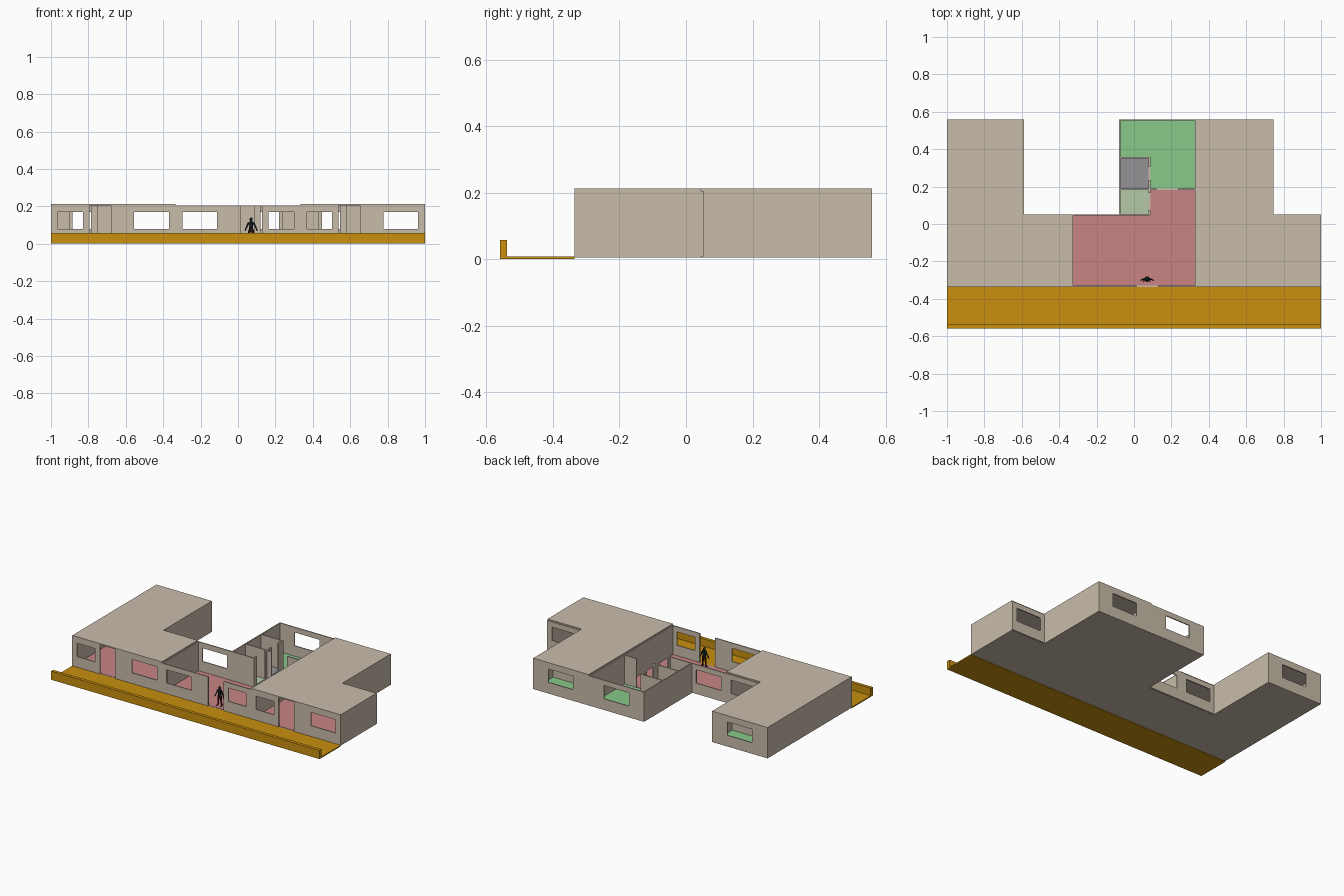
import bpy, bmesh
from mathutils import Vector

if "Cube" in bpy.data.objects:
    bpy.data.objects.remove(bpy.data.objects["Cube"])

def material(name, hexcode):
    lin = lambda c: c / 12.92 if c <= 0.04045 else ((c + 0.055) / 1.055) ** 2.4
    m = bpy.data.materials.new(name)
    m.diffuse_color = [lin(int(hexcode[i:i + 2], 16) / 255) for i in (0, 2, 4)] + [1]
    m.use_nodes = True
    m.node_tree.nodes["Principled BSDF"].inputs["Base Color"].default_value = m.diffuse_color
    return m

TAN = material("plaster", "c9bcab")
ORANGE = material("balcony_ochre", "c8900f")
RED = material("living_red", "c98484")
GREEN = material("bedroom_green", "88c98a")
PALE = material("kitchen_pale_green", "b3c9a6")
GREY = material("bath_grey", "949496")
DARK = material("dark_cloth", "1c2428")
MAROON = material("maroon_cloth", "5a1a1a")

def finish(bm, name, mat):
    bmesh.ops.recalc_face_normals(bm, faces=bm.faces)
    me = bpy.data.meshes.new(name)
    bm.to_mesh(me)
    bm.free()
    ob = bpy.data.objects.new(name, me)
    bpy.context.collection.objects.link(ob)
    me.materials.append(mat)
    return ob

def extrude(bm, vec):
    r = bmesh.ops.extrude_face_region(bm, geom=bm.faces[:], use_keep_orig=True)
    vs = [g for g in r["geom"] if isinstance(g, bmesh.types.BMVert)]
    bmesh.ops.translate(bm, verts=vs, vec=vec)

def prism(name, pts, z0, z1, mat):
    bm = bmesh.new()
    bm.faces.new([bm.verts.new((x, y, z0)) for x, y in pts])
    extrude(bm, (0, 0, z1 - z0))
    return finish(bm, name, mat)

def rect(x0, x1, y0, y1):
    return [(x0, y0), (x1, y0), (x1, y1), (x0, y1)]

ZF, ZT = 0.008, 0.205          # floor level and wall top
T = 0.007                      # wall thickness
SILL, HEAD = 0.08, 0.17        # window opening heights

def wall(name, start, end, thick, holes, fx):
    """Wall from start to end (axis aligned) with openings (a, b, z0, z1)."""
    p, q = Vector(start), Vector(end)
    along = 0 if p.y == q.y else 1
    cuts = sorted({p[along], q[along], *[v for h in holes for v in h[:2]]})
    levels = sorted({ZF, ZT, *[v for h in holes for v in h[2:]]})
    pos = lambda a, z: (fx(a), p.y, z) if along == 0 else (fx(p.x), a, z)
    bm = bmesh.new()
    for a, b in zip(cuts, cuts[1:]):
        for c, d in zip(levels, levels[1:]):
            m, n = (a + b) / 2, (c + d) / 2
            if any(h[0] < m < h[1] and h[2] < n < h[3] for h in holes):
                continue
            bm.faces.new([bm.verts.new(pos(*k)) for k in ((a, c), (b, c), (b, d), (a, d))])
    bmesh.ops.remove_doubles(bm, verts=bm.verts, dist=1e-5)
    extrude(bm, (0, thick, 0) if along == 0 else (fx(thick) - fx(0), 0, 0))
    finish(bm, name, TAN)

W, WING = 0.6667, 0.413        # apartment width, rear wing width
Y0, Y1, Y2 = -0.336, 0.045, 0.56
BW = 0.245                     # bathroom partition position

def apartment(tag, origin, sign, roofed):
    fx = lambda u: origin + sign * u
    shape = lambda pts: [(fx(u), y) for u, y in pts]
    win = lambda a, b: (a, b, SILL, HEAD)
    door = lambda a, b: (a, b, ZF, ZT)
    outline = [(0, Y0), (W, Y0), (W, Y1), (WING, Y1), (WING, Y2), (0, Y2)]
    prism(tag + "_floor_slab", shape(outline), 0.005, ZF, TAN)
    # exterior walls
    wall(tag + "_front_wall", (0, Y0), (W, Y0), T,
         [win(0.035, 0.17), door(0.205, 0.32), win(0.445, 0.63)], fx)
    wall(tag + "_wing_back_wall", (0, Y2), (WING, Y2), -T, [win(0.115, 0.30)], fx)
    wall(tag + "_main_back_wall", (BW, Y1), (W, Y1), T, [win(0.445, 0.63)], fx)
    wall(tag + "_inner_side", (0, Y0 + T), (0, Y2 - T), T, [], fx)
    wall(tag + "_outer_side", (W, Y0 + T), (W, Y1), -T, [], fx)
    wall(tag + "_wing_side", (WING, Y1 + T), (WING, Y2 - T), -T, [], fx)
    # interior partitions
    wall(tag + "_service_partition", (BW, Y1 + T), (BW, 0.358), 0.011,
         [door(0.075, 0.165), door(0.235, 0.305)], fx)
    wall(tag + "_bath_divider", (BW + 0.011, 0.183), (WING - T, 0.183), T, [], fx)
    wall(tag + "_bath_end_wall", (BW + 0.011, 0.351), (WING - T, 0.351), T, [], fx)
    wall(tag + "_bedroom_wall", (T, 0.183), (BW, 0.183), T, [door(0.098, 0.213)], fx)
    # coloured floor finishes
    z = ZF + 0.002
    prism(tag + "_living_floor", shape([(T, Y0 + T), (W - T, Y0 + T), (W - T, Y1),
          (BW, Y1), (BW, 0.183), (T, 0.183)]), ZF, z, RED)
    prism(tag + "_bedroom_floor", shape([(T, 0.19), (BW, 0.19), (BW, 0.358),
          (WING - T, 0.358), (WING - T, Y2 - T), (T, Y2 - T)]), ZF, z, GREEN)
    prism(tag + "_kitchen_floor", shape(rect(BW + 0.011, WING - T, Y1 + T, 0.183)), ZF, z, PALE)
    prism(tag + "_bath_floor", shape(rect(BW + 0.011, WING - T, 0.19, 0.351)), ZF, z, GREY)
    if roofed:
        prism(tag + "_roof", shape(outline), ZT, 0.213, TAN)

apartment("left", -1.0, 1, True)
apartment("middle", W / 2, -1, False)
apartment("right", W / 2, 1, True)

# access balcony: floor and parapet as one L profile
bm = bmesh.new()
profile = [(-0.56, 0), (Y0, 0), (Y0, ZF), (-0.538, ZF), (-0.538, 0.058), (-0.56, 0.058)]
bm.faces.new([bm.verts.new((-1, y, z)) for y, z in profile])
extrude(bm, (2, 0, 0))
finish(bm, "balcony", ORANGE)

# standing figure for scale
C = Vector((0.07, -0.295, 0))

def limb(bm, a, b, r0, r1):
    a, b = C + Vector(a), C + Vector(b)
    d = b - a
    mat = d.to_track_quat('Z', 'Y').to_matrix().to_4x4()
    mat.translation = (a + b) / 2
    bmesh.ops.create_cone(bm, cap_ends=True, segments=10, radius1=r0, radius2=r1,
                          depth=d.length, matrix=mat)

upper, lower = bmesh.new(), bmesh.new()
limb(upper, (0, 0, 0.072), (0, 0, 0.095), 0.012, 0.010)
limb(upper, (0, 0, 0.095), (0, 0, 0.114), 0.010, 0.015)
limb(upper, (0, 0, 0.114), (0, 0, 0.124), 0.010, 0.005)
r = bmesh.ops.create_uvsphere(upper, u_segments=12, v_segments=8, radius=0.009)
bmesh.ops.scale(upper, verts=r["verts"], vec=(0.9, 1, 1.2))
bmesh.ops.translate(upper, verts=r["verts"], vec=C + Vector((0, 0, 0.130)))
for s in (-1, 1):
    limb(upper, (s * 0.012, 0, 0.114), (s * 0.023, 0, 0.092), 0.0055, 0.004)
    limb(upper, (s * 0.023, 0, 0.092), (s * 0.033, -0.006, 0.068), 0.004, 0.003)
    limb(lower, (s * 0.007, 0, 0.076), (s * 0.011, 0, 0.044), 0.008, 0.0055)
    limb(lower, (s * 0.011, 0, 0.044), (s * 0.014, 0.002, 0.013), 0.0055, 0.004)
    limb(lower, (s * 0.014, 0.004, 0.0135), (s * 0.016, -0.014, 0.0125), 0.0035, 0.0025)
for bmx, name, mat in ((upper, "figure_upper", DARK), (lower, "figure_legs", MAROON)):
    ob = finish(bmx, name, mat)
    bpy.context.view_layer.objects.active = ob
    ob.select_set(True)
    bpy.ops.object.shade_smooth_by_angle()
    ob.select_set(False)
